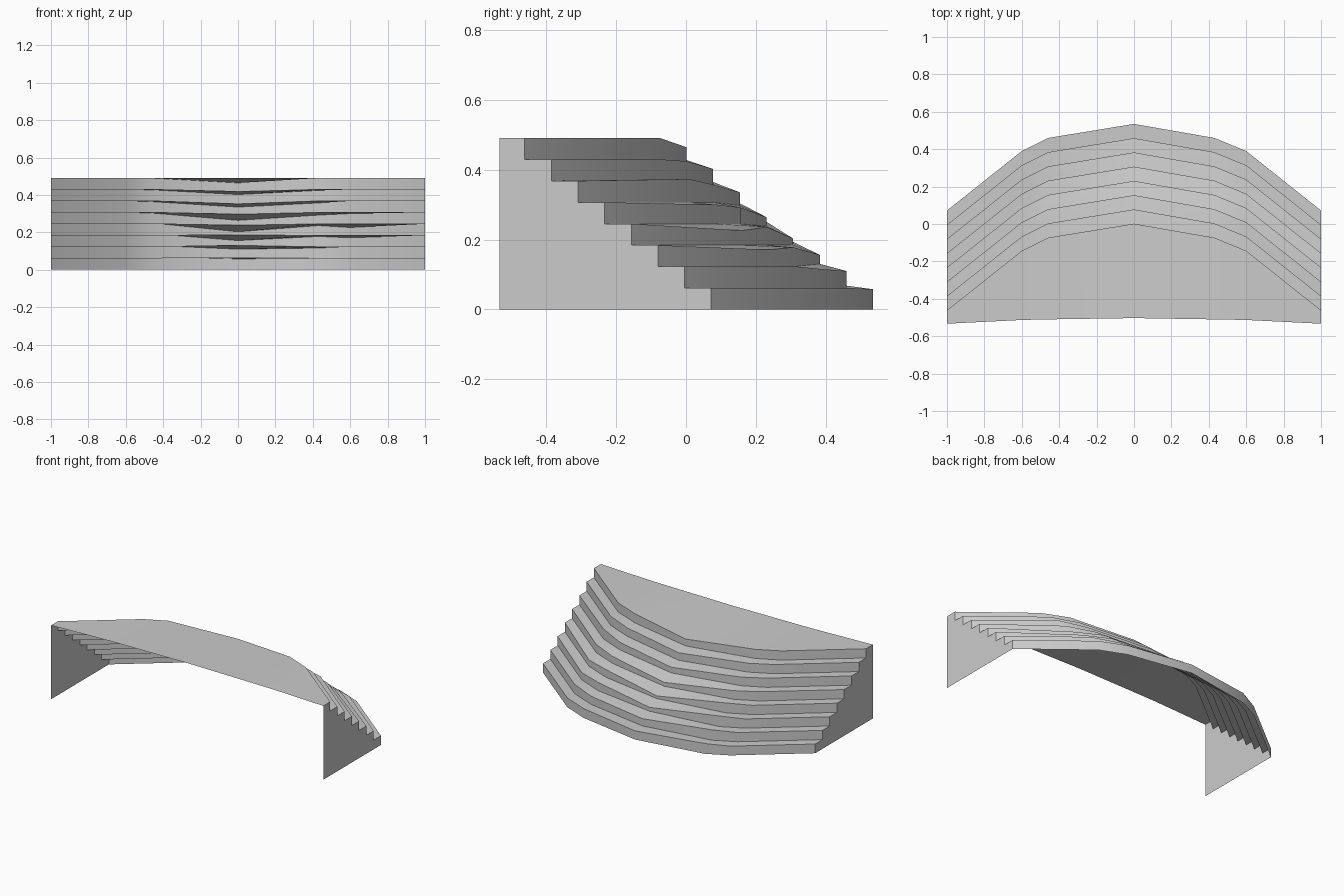
import bpy, bmesh

if "Cube" in bpy.data.objects:
    bpy.data.objects.remove(bpy.data.objects["Cube"])

STEPS, RISE, RUN = 8, 0.0613, 0.0762

# Plan columns: x, nose y of the lowest step, back edge y
columns = [(-1, 0.072, -0.533), (-0.6, 0.39, -0.513), (-0.46, 0.46, -0.51),
           (0, 0.535, -0.503), (0.43, 0.46, -0.51), (0.6, 0.39, -0.513), (1, 0.072, -0.533)]

# Worn tread nose heights, where they differ from even steps
worn = {
    -0.46: [0.068, 0.13, 0.193, 0.25, 0.303, 0.364, 0.427, 0.49],
    0: [0.058, 0.11, 0.156, 0.203, 0.264, 0.335, 0.402, 0.464],
    0.43: [0.062, 0.116, 0.178, 0.236, 0.292, 0.357, 0.424, 0.49],
    0.6: [0.062, 0.123, 0.171, 0.226, 0.3, 0.373, 0.429, 0.49],
}
worn_inner = {0: [0.062, 0.13, 0.185, 0.238, 0.297, 0.352, 0.418]}


def stair_profile(x, y, back):
    """Stepped line from the ground at the lowest nose up to the back edge."""
    even = [RISE * (k + 1) for k in range(STEPS)]
    nose, inner = worn.get(x, even), worn_inner.get(x, even)
    pts, z = [], 0
    for k in range(STEPS):
        yk = y - RUN * k
        pts += [(x, yk, z), (x, yk, nose[k])]
        if k < STEPS - 1:
            z = inner[k]
    return pts + [(x, back, RISE * STEPS)]


bm = bmesh.new()
rows = [[bm.verts.new(p) for p in stair_profile(*c)] for c in columns]

# Risers, treads and top landing (open behind and below)
for a, b in zip(rows, rows[1:]):
    for i in range(len(a) - 1):
        bm.faces.new((a[i], a[i + 1], b[i + 1], b[i]))

# Stepped side walls
for row, (x, y, back) in ((rows[0], columns[0]), (rows[-1], columns[-1])):
    foot = bm.verts.new((x, back, 0))
    bm.faces.new(row + [foot])

bmesh.ops.recalc_face_normals(bm, faces=bm.faces)
# Make sure the landing faces upward
bm.normal_update()
landing = max(bm.faces, key=lambda f: abs(f.normal.z) * f.calc_area())
if landing.normal.z < 0:
    bmesh.ops.reverse_faces(bm, faces=bm.faces)

mesh = bpy.data.meshes.new("curved_steps")
bm.to_mesh(mesh)
bm.free()
steps = bpy.data.objects.new("curved_steps", mesh)
bpy.context.collection.objects.link(steps)
bpy.context.view_layer.objects.active = steps
steps.select_set(True)
bpy.ops.object.shade_smooth_by_angle(angle=0.52)
